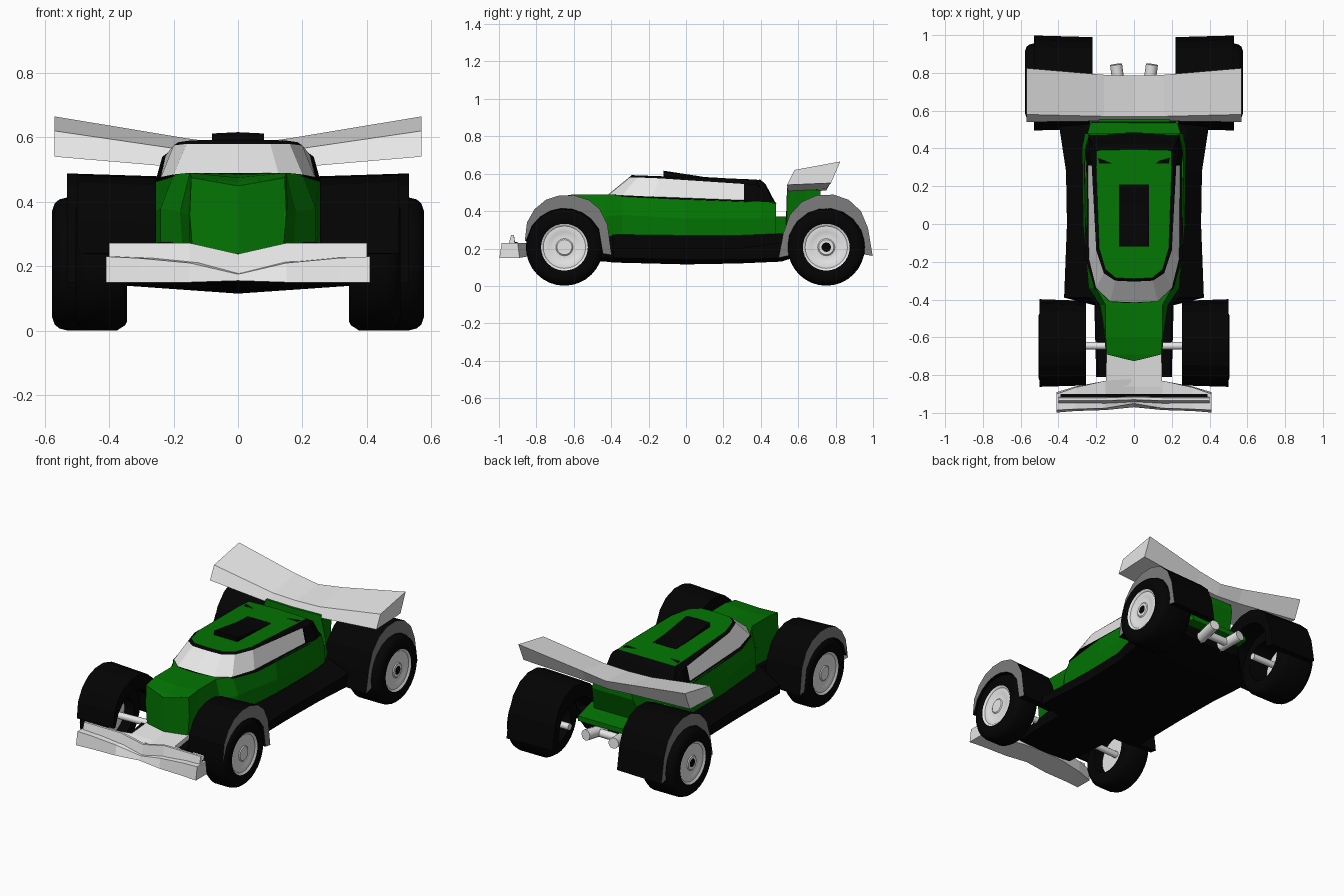
import bpy, bmesh, math
from mathutils import Vector

cube = bpy.data.objects.get("Cube")
if cube:
    bpy.data.objects.remove(cube)


def material(name, color):
    m = bpy.data.materials.new(name)
    m.use_nodes = True
    m.diffuse_color = (*color, 1)
    for node in m.node_tree.nodes:
        if node.type == 'BSDF_PRINCIPLED':
            node.inputs["Base Color"].default_value = (*color, 1)
            node.inputs["Roughness"].default_value = 0.6
    return m


BLACK, GREEN, SILVER, GRAY = range(4)
MATS = [material("black", (.001, .001, .001)), material("green", (.001, .18, .001)),
        material("silver", (.8, .8, .8)), material("gray", (.2, .2, .2))]


def finish(name, bm, mat=None, smooth=False):
    bmesh.ops.recalc_face_normals(bm, faces=bm.faces)
    if mat is not None:
        for f in bm.faces:
            f.material_index = mat
    mesh = bpy.data.meshes.new(name)
    bm.to_mesh(mesh)
    bm.free()
    for m in MATS:
        mesh.materials.append(m)
    ob = bpy.data.objects.new(name, mesh)
    bpy.context.collection.objects.link(ob)
    if smooth:
        bpy.ops.object.select_all(action='DESELECT')
        ob.select_set(True)
        bpy.context.view_layer.objects.active = ob
        bpy.ops.object.shade_smooth_by_angle(angle=math.radians(35))
    return ob


def skin(rings):
    """Closed surface through a row of equal rings; returns mesh and bands."""
    bm = bmesh.new()
    rows = [[bm.verts.new(p) for p in ring] for ring in rings]
    n = len(rows[0])
    bands = [[bm.faces.new((a[i], a[(i + 1) % n], b[(i + 1) % n], b[i])) for i in range(n)]
             for a, b in zip(rows, rows[1:])]
    caps = [bm.faces.new(rows[0]), bm.faces.new(rows[-1])]
    return bm, bands, caps


def mirrored(half):
    """Complete a half ring across x = 0."""
    return half + [(-p[0], *p[1:]) for p in reversed(half) if p[0] > 0]


def hull(name, mat, sections):
    """Loft along y from half profiles of (x, z)."""
    return finish(name, skin([mirrored([(x, y, z) for x, z in pts])
                              for y, pts in sections])[0], mat)


def span(name, mat, sections):
    """Loft along x, mirrored, from profiles of (y, z) listed centre to tip."""
    rings = [[(x, y, z) for y, z in pts] for x, pts in sections]
    left = [[(-p[0], p[1], p[2]) for p in r] for r in reversed(rings[1:])]
    return finish(name, skin(left + rings)[0], mat)


def tube(name, a, b, r, mat=SILVER):
    a, b = Vector(a), Vector(b)
    bm = bmesh.new()
    bmesh.ops.create_cone(bm, cap_ends=True, segments=12, radius1=r, radius2=r,
                          depth=(b - a).length)
    bm.transform((b - a).to_track_quat('Z', 'Y').to_matrix().to_4x4())
    bmesh.ops.translate(bm, verts=bm.verts, vec=(a + b) / 2)
    return finish(name, bm, mat, True)


def wheel(name, side, y, outer, inner, hub):
    """Lathed rim and tyre, hollow behind the rim."""
    rim = [(.025, -.008), (.04, -.008), (.046, -.013), (.08, -.015), (.086, -.012),
           (.113, -.013), (.125, -.004)]
    tread = [(.165, outer), (.188, outer - .008), (.2, outer - .022), (.206, outer - .045),
             (.206, inner + .03), (.19, inner + .005), (.18, inner), (.125, inner),
             (.118, outer - .1), (.03, outer - .1)]
    prof = [(r, outer + d) for r, d in rim] + tread
    turns = [math.tau * i / 32 for i in range(32)]
    bm, bands, caps = skin([[(side * x, y + r * math.cos(t), .207 + r * math.sin(t))
                             for t in turns] for r, x in prof])
    for i, band in enumerate(bands):
        for f in band:
            f.material_index = BLACK if 6 <= i < len(bands) - 1 else SILVER
    caps[0].material_index, caps[1].material_index = hub, SILVER
    finish(name, bm, None, True)


def fender(name, side, y, x_in, x_out, arch):
    """Arched guard whose inner edge follows the tyre."""
    bm, rows = bmesh.new(), []
    for py, pz in arch:
        d = Vector((py - y, pz - .207))
        low = d * .965
        d *= min(.208 / d.length, .97)
        rows.append([bm.verts.new((side * x, *p)) for x, p in
                     ((x_in, (y + low.x, .207 + low.y)), (x_out, (py, pz)),
                      (x_out, (y + d.x, .207 + d.y)), (x_in, (y + d.x * .9, .207 + d.y * .9)))])
    for a, b in zip(rows, rows[1:]):
        for i in range(4):
            j = (i + 1) % 4
            f = bm.faces.new((a[i], a[j], b[j], b[i]))
            f.material_index = GRAY if i == 1 else BLACK
    bm.faces.new(rows[0])
    bm.faces.new(rows[-1])
    finish(name, bm)


# Black floor pan with sloping side pods
hull("floor_pan", BLACK, [
    (-.81, [(0, .15), (.19, .16), (.2, .18), (.19, .2), (0, .2)]),
    (-.43, [(0, .13), (.21, .15), (.21, .2), (.2, .25), (0, .25)]),
    (-.39, [(0, .125), (.37, .15), (.37, .2), (.24, .275), (0, .27)]),
    (0, [(0, .115), (.355, .14), (.355, .2), (.265, .27), (0, .27)]),
    (.28, [(0, .12), (.36, .14), (.36, .2), (.27, .27), (0, .27)]),
    (.51, [(0, .13), (.39, .15), (.395, .23), (.28, .28), (0, .28)]),
    (.7, [(0, .19), (.2, .2), (.2, .24), (.19, .28), (0, .28)])])

# Green bodywork
hull("body_shell", GREEN, [
    (-.69, [(0, .23), (.14, .24), (.15, .36), (.145, .475), (0, .46)]),
    (-.6, [(0, .22), (.15, .22), (.155, .36), (.15, .49), (0, .475)]),
    (-.43, [(0, .22), (.17, .22), (.18, .37), (.15, .49), (0, .485)]),
    (-.34, [(0, .24), (.24, .26), (.24, .38), (.2, .485), (0, .49)]),
    (0, [(0, .24), (.26, .255), (.27, .36), (.255, .465), (0, .5)]),
    (.4, [(0, .24), (.265, .26), (.275, .36), (.26, .45), (0, .46)]),
    (.48, [(0, .26), (.26, .265), (.26, .36), (.235, .445), (0, .445)])])
hull("nose_tip", GREEN, [(-.725, [(0, .24), (.005, .24), (.005, .45), (0, .45)]),
                         (-.69, [(0, .23), (.14, .24), (.146, .475), (0, .46)])])
hull("rear_deck", GREEN, [
    (.47, [(0, .27), (.25, .27), (.25, .37), (0, .37)]),
    (.535, [(0, .28), (.23, .28), (.23, .37), (0, .37)]),
    (.54, [(0, .28), (.23, .28), (.19, .525), (0, .52)]),
    (.64, [(0, .28), (.18, .28), (.16, .52), (0, .52)]),
    (.72, [(0, .47), (.14, .47), (.13, .51), (0, .51)])])
hull("rear_tray", GREEN, [(.5, [(0, .27), (.24, .27), (.24, .33), (0, .33)]),
                          (.77, [(0, .27), (.2, .27), (.2, .3), (0, .3)])])

# Canopy: dark sill, window band, dark roof edge and green roof
base = [(0, -.418, .482), (.128, -.414, .482), (.208, -.342, .478), (.257, -.18, .47),
        (.262, .32, .45), (.24, .475, .44), (0, .485, .44)]
sill = [(0, -.415, .49), (.125, -.41, .49), (.2, -.34, .485), (.239, -.18, .477),
        (.244, .31, .458), (.235, .465, .45), (0, .475, .45)]
glass_top = [(0, -.305, .58), (.1, -.3, .58), (.16, -.26, .58), (.2, -.14, .575),
             (.224, .31, .545), (.22, .42, .545), (0, .425, .545)]
roof_edge = [(0, -.29, .592), (.095, -.285, .592), (.15, -.24, .59), (.185, -.12, .585),
             (.2, .3, .572), (.197, .39, .567), (0, .395, .57)]
bm, bands, caps = skin([mirrored(h) for h in (base, sill, glass_top, roof_edge)])
for f in bands[1]:
    f.material_index = SILVER if f.calc_center_median().y < .3 else BLACK
caps[1].material_index = GREEN
finish("canopy", bm)
hull("rear_pillars", BLACK, [
    (.32, [(0, .44), (.25, .455), (.225, .545), (.18, .572), (0, .565)]),
    (.38, [(0, .44), (.26, .45), (.235, .54), (.2, .565), (0, .56)]),
    (.47, [(0, .44), (.24, .44), (.235, .455), (.2, .46), (0, .45)])])
hull("roof_hatch", BLACK, [(-.12, [(0, .57), (.08, .57), (.08, .612), (0, .616)]),
                           (.1, [(0, .56), (.08, .56), (.08, .58), (0, .582)]),
                           (.21, [(0, .56), (.08, .56), (.08, .575), (0, .576)])])

# Rear wing
span("rear_wing", SILVER, [
    (0, [(.545, .5), (.57, .555), (.785, .575), (.75, .51)]),
    (.16, [(.545, .505), (.57, .56), (.79, .597), (.75, .52)]),
    (.57, [(.54, .54), (.58, .62), (.825, .665), (.775, .55)])])

# Front wing, its flap with dark slot, and the tongue to the nose
span("front_wing", SILVER, [
    (0, [(-.97, .155), (-.95, .175), (-.82, .215), (-.82, .16)]),
    (.15, [(-.985, .15), (-.975, .21), (-.83, .23), (-.83, .16)]),
    (.31, [(-.99, .15), (-.98, .225), (-.865, .23), (-.86, .155)]),
    (.41, [(-.998, .15), (-.985, .23), (-.9, .23), (-.89, .15)])])
span("front_flap", SILVER, [
    (0, [(-.945, .16), (-.93, .238), (-.915, .238), (-.91, .16)]),
    (.15, [(-.955, .19), (-.935, .272), (-.92, .272), (-.912, .19)]),
    (.4, [(-.955, .2), (-.935, .272), (-.92, .272), (-.912, .2)])])
span("flap_slot", BLACK, [(0, [(-.915, .19), (-.915, .21), (-.9, .21), (-.9, .19)]),
                          (.15, [(-.915, .2), (-.915, .235), (-.9, .235), (-.9, .2)]),
                          (.39, [(-.915, .2), (-.915, .235), (-.9, .235), (-.9, .2)])])
hull("nose_tongue", SILVER, [(-.86, [(0, .17), (.15, .17), (.15, .225), (0, .21)]),
                             (-.66, [(0, .19), (.145, .19), (.145, .245), (0, .24)])])

# Wheels, fenders, axles and exhausts on both sides
front_arch = [(-.862, .24), (-.85, .34), (-.81, .41), (-.75, .46), (-.68, .483), (-.6, .485),
              (-.52, .46), (-.46, .41), (-.42, .33), (-.398, .165)]
rear_arch = [(.495, .15), (.52, .28), (.555, .38), (.62, .45), (.7, .485), (.79, .488),
             (.87, .46), (.935, .4), (.973, .31), (.998, .16)]
for side, tag in ((1, "left"), (-1, "right")):
    wheel(f"front_wheel_{tag}", side, -.65, .505, .345, SILVER)
    wheel(f"rear_wheel_{tag}", side, .75, .577, .35, BLACK)
    fender(f"front_fender_{tag}", side, -.65, .255, .5, front_arch)
    fender(f"rear_fender_{tag}", side, .75, .22, .53, rear_arch)
    tube(f"front_axle_{tag}", (side * .1, -.645, .22), (side * .42, -.645, .21), .02)
    tube(f"rear_axle_{tag}", (side * .27, .75, .205), (side * .49, .75, .205), .02)
    tube(f"exhaust_{tag}", (side * .07, .66, .22), (side * .095, .845, .238), .032)
tube("exhaust_crossbar", (-.09, .75, .225), (.09, .75, .225), .024)
